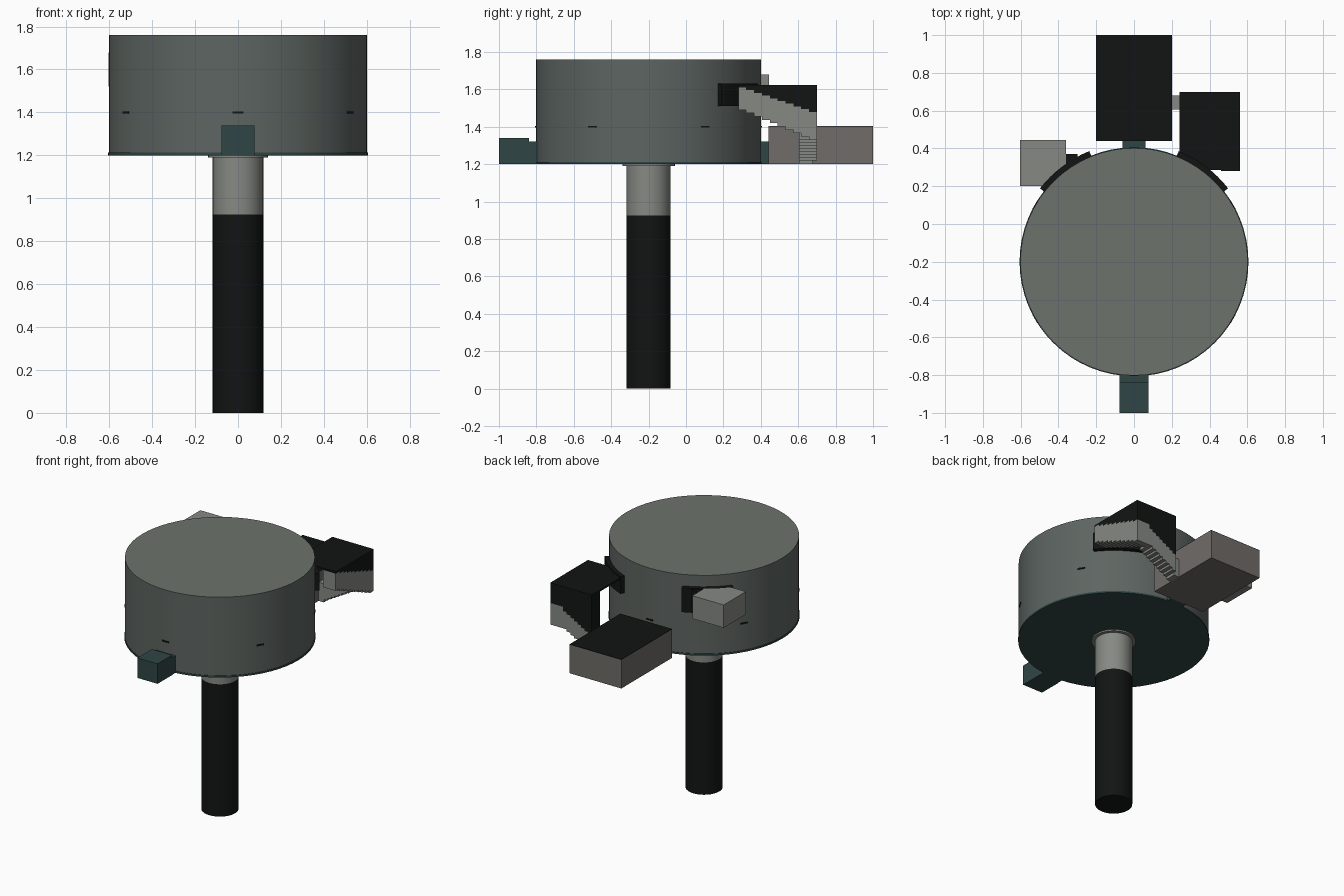
import bpy, bmesh
from math import cos, sin, pi, radians

if "Cube" in bpy.data.objects:
    bpy.data.objects.remove(bpy.data.objects["Cube"])

CY = -0.2  # axis of the tower in y


def mat(name, c):
    m = bpy.data.materials.new(name)
    m.diffuse_color = (*c, 1)
    m.use_nodes = True
    m.node_tree.nodes["Principled BSDF"].inputs["Base Color"].default_value = m.diffuse_color
    return m


WALL = mat("wall", (0.11, 0.13, 0.12))
LIGHT = mat("light_metal", (0.24, 0.25, 0.23))
TOP = mat("roof_grey", (0.15, 0.17, 0.15))
DARK = mat("dark", (0.006, 0.007, 0.007))
TEAL = mat("teal", (0.03, 0.06, 0.06))
TAUPE = mat("taupe", (0.16, 0.15, 0.14))


def make(name, bm, m):
    bmesh.ops.recalc_face_normals(bm, faces=bm.faces)
    me = bpy.data.meshes.new(name)
    bm.to_mesh(me)
    bm.free()
    ob = bpy.data.objects.new(name, me)
    bpy.context.collection.objects.link(ob)
    me.materials.append(m)
    return ob


def box(name, x, y, z, m):
    bm = bmesh.new()
    bmesh.ops.create_cube(bm, size=1)
    for v in bm.verts:
        v.co = [(r[0] + r[1]) / 2 + c * (r[1] - r[0]) for r, c in zip((x, y, z), v.co)]
    return make(name, bm, m)


def cyl(name, r, z0, z1, m, n=64):
    bpy.ops.mesh.primitive_cylinder_add(vertices=n, radius=r, depth=z1 - z0,
                                        location=(0, CY, (z0 + z1) / 2))
    ob = bpy.context.object
    ob.name = name
    ob.data.materials.append(m)
    bpy.ops.object.shade_smooth_by_angle(angle=radians(30))
    return ob


def prism(name, pts, offset, m):
    bm = bmesh.new()
    f = bm.faces.new([bm.verts.new(p) for p in pts])
    g = bmesh.ops.extrude_face_region(bm, geom=[f])
    bmesh.ops.translate(bm, vec=offset, verts=[v for v in g["geom"] if isinstance(v, bmesh.types.BMVert)])
    return make(name, bm, m)


# tower and column
drum = cyl("drum", 0.602, 1.2, 1.76, WALL)
drum.data.materials.append(TOP)
for p in drum.data.polygons:
    if p.normal.z > 0.9:
        p.material_index = 1
cyl("drum_base_rim", 0.606, 1.2, 1.212, TEAL)
cyl("column_collar", 0.14, 1.19, 1.205, LIGHT, 32)
cyl("column_upper", 0.118, 0.925, 1.2, LIGHT, 32)
cyl("column_lower", 0.118, 0, 0.925, DARK, 32)

# small wall slots every 60 degrees
for i in range(6):
    a = pi / 2 + i * pi / 3
    slot = box(f"wall_slot_{i}", (-0.004, 0.004), (-0.025, 0.025), (-0.005, 0.005), DARK)
    slot.location = (0.602 * cos(a), CY + 0.602 * sin(a), 1.4)
    slot.rotation_euler.z = a


# curved door surrounds
def arc_panel(name, a0, a1, z0, z1):
    angs = [radians(a0 + (a1 - a0) * i / 8) for i in range(9)]
    pts = [(r * cos(a), CY + r * sin(a), z0)
           for r, seq in ((0.59, angs), (0.632, angs[::-1])) for a in seq]
    return prism(name, pts, (0, 0, z1 - z0), DARK)


arc_panel("left_door_surround", 112, 142, 1.51, 1.68)
arc_panel("right_door_surround", 38, 68, 1.51, 1.63)

# side rooms and their connectors
box("back_room", (-0.2, 0.2), (0.44, 1.0), (1.2, 1.4), TAUPE)
box("back_room_roof", (-0.2, 0.2), (0.44, 1.0), (1.4, 1.403), DARK)
box("back_connector", (-0.06, 0.06), (0.36, 0.445), (1.2, 1.32), TEAL)
box("front_room", (-0.078, 0.078), (-1.0, -0.84), (1.2, 1.34), TEAL)
box("front_connector", (-0.076, 0.076), (-0.845, -0.77), (1.2, 1.32), TEAL)
for x in (-0.02, 0.02):
    box("front_room_stud", (x - 0.012, x + 0.012), (-1.0, -0.985), (1.32, 1.335), DARK)
box("left_room", (-0.603, -0.36), (0.2, 0.445), (1.52, 1.68), LIGHT)
box("left_connector", (-0.365, -0.3), (0.25, 0.37), (1.52, 1.675), DARK)


# covered stair: stepped light band below a dark flat-topped wall
def steps(s0, s1, z0, z1, n):
    out = []
    for i in range(n):
        z = z0 + (z1 - z0) * i / (n - 1)
        out += [(s0 + (s1 - s0) * i / n, z), (s0 + (s1 - s0) * (i + 1) / n, z)]
    return out


def run(name, low, high, to3d, offset):
    prism(name + "_band", [to3d(*p) for p in low + high[::-1]], offset, LIGHT)
    cap = [p for p in high if p[1] < 1.615]
    top = [(cap[-1][0], 1.62), (cap[0][0], 1.62)]
    prism(name + "_upper_wall", [to3d(*p) for p in cap + top], offset, DARK)


run("stair_first_run",
    steps(0.28, 0.70, 1.49, 1.33, 10), steps(0.28, 0.70, 1.61, 1.48, 10),
    lambda s, z: (0.56, s, z), (-0.1, 0, 0))
run("stair_second_run",
    steps(0.46, 0.24, 1.33, 1.22, 8), steps(0.46, 0.24, 1.45, 1.34, 8),
    lambda s, z: (s, 0.70, z), (0, -0.095, 0))
box("stair_exit", (0.19, 0.24), (0.605, 0.68), (1.2, 1.33), LIGHT)
box("stair_roof", (0.24, 0.56), (0.285, 0.70), (1.61, 1.622), DARK)
